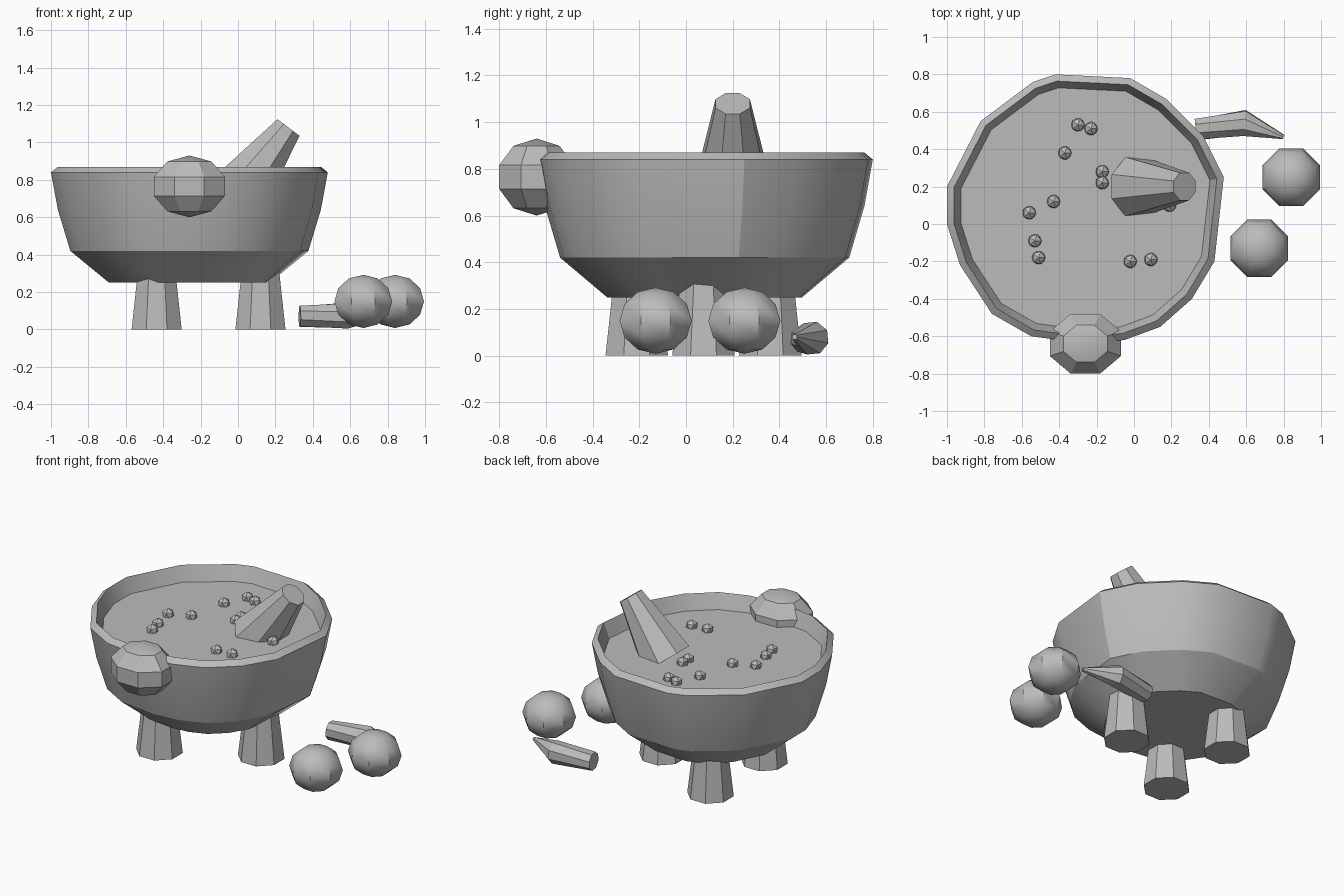
import bpy, bmesh, math
from mathutils import Vector

if "Cube" in bpy.data.objects:
    bpy.data.objects.remove(bpy.data.objects["Cube"], do_unlink=True)

grey = bpy.data.materials.new("stone grey")
grey.use_nodes = True
GREY = (0.5, 0.5, 0.5, 1)
grey.diffuse_color = GREY
grey.node_tree.nodes["Principled BSDF"].inputs["Base Color"].default_value = GREY


def finish(bm, name, angle=30):
    """Turn a bmesh into a named object with sharp edges above the angle."""
    bmesh.ops.recalc_face_normals(bm, faces=bm.faces)
    mesh = bpy.data.meshes.new(name)
    bm.to_mesh(mesh)
    bm.free()
    mesh.materials.append(grey)
    obj = bpy.data.objects.new(name, mesh)
    bpy.context.collection.objects.link(obj)
    bpy.ops.object.select_all(action="DESELECT")
    obj.select_set(True)
    bpy.context.view_layer.objects.active = obj
    bpy.ops.object.shade_smooth_by_angle(angle=math.radians(angle))
    return obj


def loft(name, rings, angle=30):
    """Skin a list of point rings and cap both ends."""
    bm = bmesh.new()
    loops = [[bm.verts.new(p) for p in ring] for ring in rings]
    n = len(loops[0])
    for a, b in zip(loops, loops[1:]):
        for i in range(n):
            j = (i + 1) % n
            bm.faces.new((a[i], a[j], b[j], b[i]))
    bm.faces.new(loops[0])
    bm.faces.new(loops[-1])
    return finish(bm, name, angle)


def ring(centre, axis, radius, sides=8):
    """Regular polygon around an axis, with a flat side towards the front."""
    turn = Vector((0, 0, 1)).rotation_difference(Vector(axis))
    step = math.tau / sides
    return [Vector(centre) + turn @ Vector((math.cos((i + .5) * step) * radius,
                                           math.sin((i + .5) * step) * radius, 0))
            for i in range(sides)]


def ball(name, centre, size, rows, angle):
    bm = bmesh.new()
    bmesh.ops.create_uvsphere(bm, u_segments=8, v_segments=rows, radius=1)
    for v in bm.verts:
        c, s = math.cos(math.pi / 8), math.sin(math.pi / 8)
        x, y = v.co.x * c - v.co.y * s, v.co.x * s + v.co.y * c
        v.co = Vector((x * size[0], y * size[1], v.co.z * size[2])) + Vector(centre)
    return finish(bm, name, angle)


# Bowl: an irregular outline scaled at each height, with rim and filling
centre = Vector((-0.26, 0.08))
outline = [(-1, .2), (-.82, .55), (-.54, .76), (-.42, .8), (-.02, .78), (.17, .67),
           (.37, .47), (.48, .25), (.43, -.2), (.31, -.4), (.14, -.55), (-.05, -.62),
           (-.26, -.64), (-.55, -.6), (-.76, -.48), (-.93, -.22), (-1, 0)]
profile = [(.58, .25), (.86, .42), (.95, .64), (1, .84), (.95, .87), (.9, .77)]
loft("bowl", [[(*(centre + (Vector(p) - centre) * s), z) for p in outline]
              for s, z in profile])

# Three tapered legs
for i in range(3):
    a = i * math.tau / 3
    x, y = -.25 + .37 * math.cos(a), .075 + .33 * math.sin(a)
    loft(f"leg_{i + 1}", [ring((x, y, 0), (0, 0, 1), .145),
                          ring((x, y, .34), (0, 0, 1), .105)])

# Pestle leaning out of the filling
lean = Vector((.6, 0, .8))
tip = Vector((.27, .2, 1.08))
loft("pestle", [ring(tip - lean * d, lean, r)
                for d, r in ((.44, .17), (0, .08))])

# Knob on the front of the rim
ball("front_knob", (-.26, -.64, .765), (.216, .182, .165), 5, 20)

# Two round fruits beside the bowl
ball("fruit_back", (.84, .25, .15), (.167, .167, .142), 6, 35)
ball("fruit_front", (.67, -.13, .15), (.167, .167, .142), 6, 35)

# Bent pod lying behind the fruits
loft("pod", [ring((.33, .505, .07), (1, .1, 0), .06),
             ring((.59, .54, .075), (1, -.1, 0), .073),
             ring((.8, .465, .08), (1, -.4, 0), .012)])

# Crumbs floating on the filling
spots = [(-.3, .53), (-.23, .51), (-.37, .38), (-.17, .28), (-.17, .22), (-.43, .12),
         (-.56, .06), (-.53, -.09), (-.51, -.18), (-.02, -.2), (.09, -.19), (.19, .1)]
for i, (x, y) in enumerate(spots):
    bm = bmesh.new()
    bmesh.ops.create_icosphere(bm, subdivisions=1, radius=.04)
    for v in bm.verts:
        v.co += Vector((x, y, .78))
    finish(bm, f"crumb_{i + 1}", 20)
